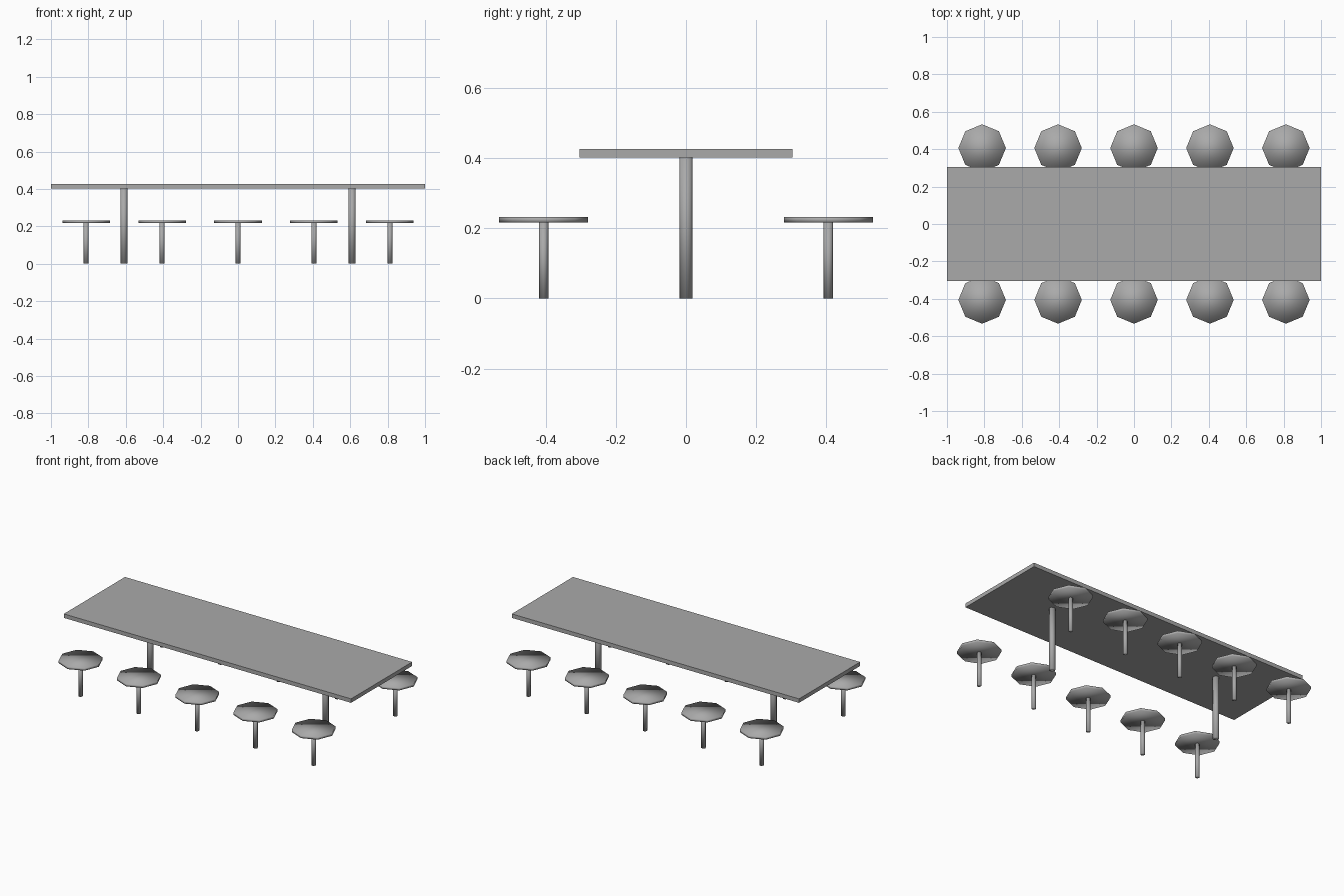
import bpy
from math import pi

cube = bpy.data.objects.get("Cube")
if cube:
    bpy.data.objects.remove(cube, do_unlink=True)

# Single grey finish
grey = bpy.data.materials.new("plain_grey")
grey.use_nodes = True
colour = (0.4, 0.4, 0.4, 1)
grey.diffuse_color = colour
grey.node_tree.nodes["Principled BSDF"].inputs["Base Color"].default_value = colour


def column(name, x, y, radius, bottom, top):
    """Eight-sided upright cylinder with corners on the x and y axes."""
    bpy.ops.mesh.primitive_cylinder_add(
        vertices=8, radius=radius, depth=top - bottom,
        location=(x, y, (bottom + top) / 2))
    obj = bpy.context.object
    obj.name = name
    obj.data.materials.append(grey)
    bpy.ops.object.shade_smooth()
    return obj


# Table top
TOP_UNDERSIDE, TOP_SURFACE = 0.402, 0.427
bpy.ops.mesh.primitive_cube_add(
    size=1, location=(0, 0, (TOP_UNDERSIDE + TOP_SURFACE) / 2))
table_top = bpy.context.object
table_top.name = "table_top"
table_top.scale = (2, 0.608, TOP_SURFACE - TOP_UNDERSIDE)
bpy.ops.object.transform_apply(location=False, rotation=False, scale=True)
table_top.data.materials.append(grey)

# Table legs
for side, x in (("right", -0.61), ("left", 0.61)):
    column(f"table_leg_{side}", x, 0, 0.019, 0, TOP_UNDERSIDE)

# Two rows of five stools
SEAT_UNDERSIDE, SEAT_SURFACE = 0.217, 0.232
for row, y in (("front", -0.406), ("back", 0.406)):
    for i in range(5):
        x = (i - 2) * 0.406
        column(f"{row}_stool_seat_{i + 1}", x, y, 0.127, SEAT_UNDERSIDE, SEAT_SURFACE)
        column(f"{row}_stool_leg_{i + 1}", x, y, 0.0135, 0, SEAT_UNDERSIDE)
